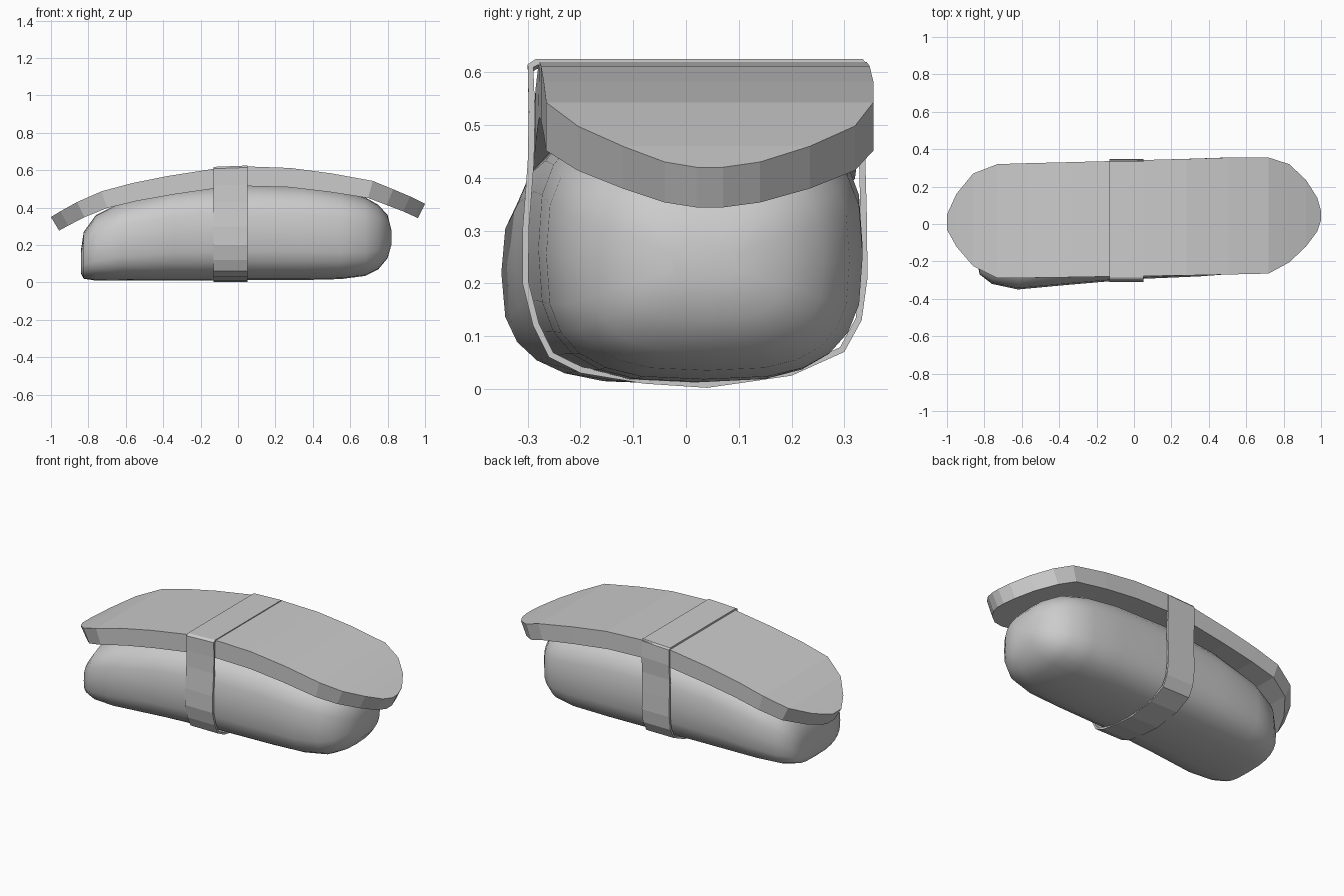
import bpy, bmesh
from math import sin, cos, pi, hypot

if "Cube" in bpy.data.objects:
    bpy.data.objects.remove(bpy.data.objects["Cube"])


def loft(name, rings, caps=True, smooth=False):
    """Skin a list of closed rings of equal length into one object."""
    bm = bmesh.new()
    vs = [[bm.verts.new(p) for p in r] for r in rings]
    n = len(vs[0])
    for a, b in zip(vs, vs[1:]):
        for i in range(n):
            j = (i + 1) % n
            bm.faces.new((a[i], a[j], b[j], b[i]))
    if caps:
        bm.faces.new(vs[0])
        bm.faces.new(vs[-1])
    bmesh.ops.recalc_face_normals(bm, faces=bm.faces)
    me = bpy.data.meshes.new(name)
    bm.to_mesh(me)
    bm.free()
    ob = bpy.data.objects.new(name, me)
    bpy.context.collection.objects.link(ob)
    if smooth:
        for p in me.polygons:
            p.use_smooth = True
    return ob


def power(v, e):
    return abs(v) ** e * (1 if v >= 0 else -1)


# Rice block: rounded sections along x (x, y min, y max, z min, z max)
sections = [
    (-.84, -.20, .12, .05, .17), (-.825, -.27, .19, .02, .27),
    (-.76, -.32, .25, .01, .36), (-.62, -.35, .29, .01, .43),
    (-.35, -.325, .31, .01, .50), (0, -.295, .325, .012, .53),
    (.35, -.28, .335, .013, .52), (.55, -.265, .335, .018, .49),
    (.68, -.23, .31, .035, .455), (.75, -.18, .26, .07, .415),
    (.80, -.11, .19, .13, .36), (.82, -.03, .10, .20, .28)]
rings = []
for x, y0, y1, z0, z1 in sections:
    ring = []
    for k in range(24):
        a = 2 * pi * k / 24
        ring.append((x, (y0 + y1) / 2 + (y1 - y0) / 2 * power(cos(a), .68),
                     (z0 + z1) / 2 + (z1 - z0) / 2 * power(sin(a), .68)))
    rings.append(ring)
loft("rice_block", rings, smooth=True)

# Topping: arched slab with rounded ends (x, y min, y max, top z)
slab = [
    (-1, -.03, .05, .35), (-.95, -.12, .16, .38), (-.86, -.225, .27, .43),
    (-.73, -.29, .32, .487), (-.57, -.288, .325, .53), (-.37, -.285, .33, .57),
    (-.10, -.28, .337, .612), (.05, -.278, .342, .62), (.28, -.275, .348, .612),
    (.50, -.27, .355, .583), (.72, -.265, .355, .543), (.83, -.205, .32, .498),
    (.92, -.12, .235, .460), (.98, -.04, .14, .430), (1, .02, .07, .42)]
rings = []
for i, (x, y0, y1, z) in enumerate(slab):
    a, b = slab[max(i - 1, 0)], slab[min(i + 1, len(slab) - 1)]
    dx, dz = b[0] - a[0], b[3] - a[3]
    t = (.085 + .02 * (1 - x * x)) / hypot(dx, dz)
    bx, bz = x + dz * t, z - dx * t
    rings.append([(x, y0, z), (x, y1, z), (bx, y1, bz), (bx, y0, bz)])
topping = loft("topping_slab", rings)

# Seaweed band wrapped round both
profile = [
    (-.285, .62), (-.30, .61), (-.298, .52), (-.30, .43), (-.31, .30),
    (-.31, .20), (-.29, .12), (-.26, .06), (-.20, .03), (-.08, .01),
    (.04, .002), (.20, .025), (.30, .07), (.333, .13), (.344, .21),
    (.343, .32), (.34, .43), (.347, .52), (.343, .61), (.335, .62)]
band = loft("seaweed_band",
            [[(x, y, z + (top if z > .5 else 0)) for y, z in profile]
             for x, top in ((-.13, -.002), (.05, .005))], caps=False)
mod = band.modifiers.new("thickness", 'SOLIDIFY')
mod.thickness = .012
mod.offset = -1
